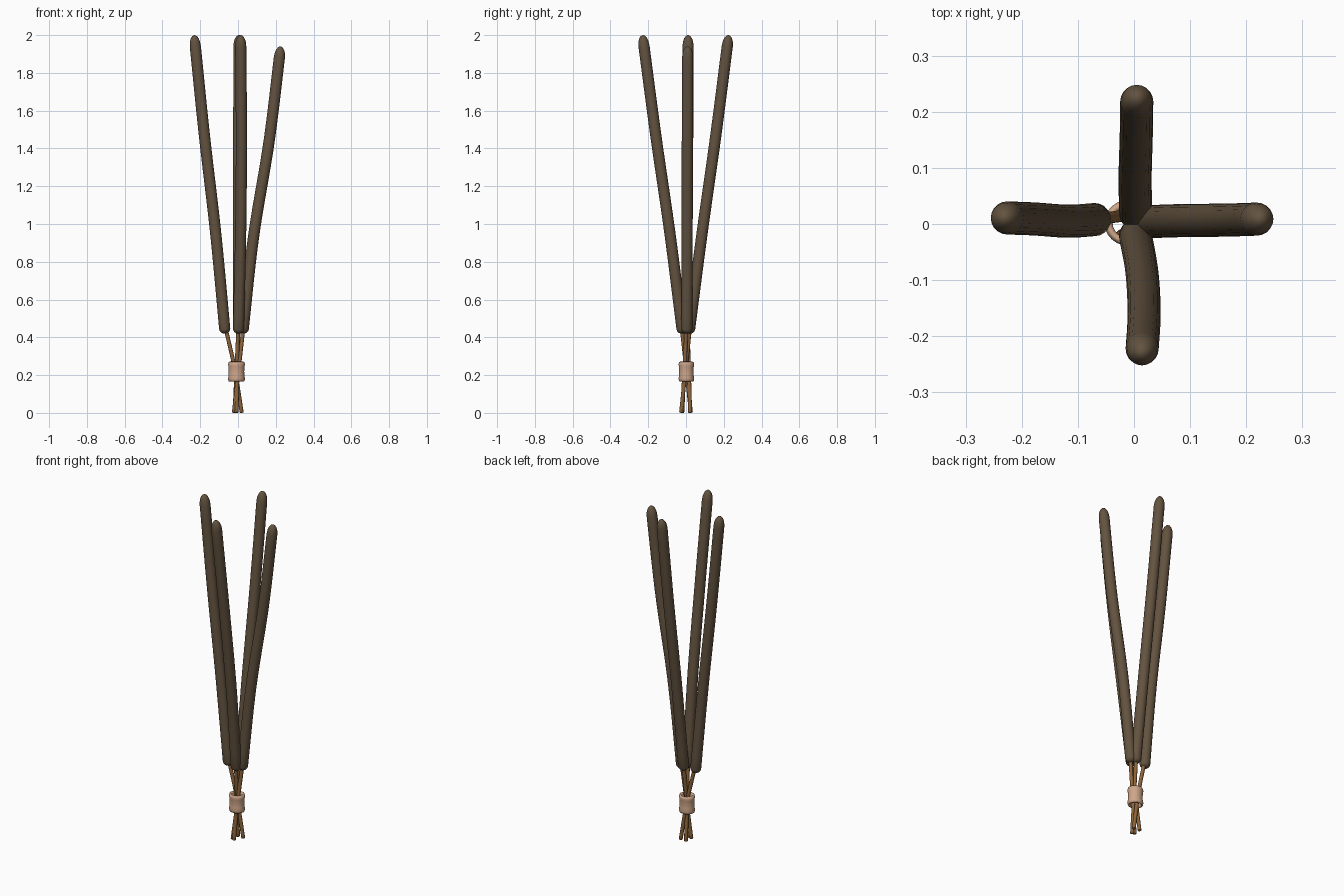
import bpy, bmesh, math
from mathutils import Vector

if "Cube" in bpy.data.objects:
    bpy.data.objects.remove(bpy.data.objects["Cube"])


def material(name, rgb):
    m = bpy.data.materials.new(name)
    m.diffuse_color = (*rgb, 1)
    m.use_nodes = True
    m.node_tree.nodes["Principled BSDF"].inputs["Base Color"].default_value = m.diffuse_color
    return m


COAT = material("dark brown coating", (0.125, 0.086, 0.05))
WIRE = material("orange brown wood", (0.27, 0.13, 0.045))
BAND = material("pale tan band", (0.62, 0.38, 0.25))


def finish(bm, name, mat):
    bmesh.ops.recalc_face_normals(bm, faces=bm.faces)
    me = bpy.data.meshes.new(name)
    bm.to_mesh(me)
    bm.free()
    for p in me.polygons:
        p.use_smooth = True
    me.materials.append(mat)
    ob = bpy.data.objects.new(name, me)
    bpy.context.collection.objects.link(ob)
    return ob


def at(path, t):
    # smooth point on a path of (x, y, z) points, t from 0 to 1
    n = len(path) - 1
    i = min(int(t * n), n - 1)
    f = t * n - i
    p = [Vector(path[max(0, min(n, k))]) for k in range(i - 1, i + 3)]
    if i == 0:
        p[0] = 2 * p[1] - p[2]
    if i == n - 1:
        p[3] = 2 * p[2] - p[1]
    return 0.5 * (2 * p[1] + (p[2] - p[0]) * f
                  + (2 * p[0] - 5 * p[1] + 4 * p[2] - p[3]) * f * f
                  + (3 * p[1] - p[0] - 3 * p[2] + p[3]) * f ** 3)


def rod(name, path, radius, cap_low, cap_high, mat, sides=16):
    # round rod with elliptical ends of the given lengths
    bm = bmesh.new()
    length = (Vector(path[-1]) - Vector(path[0])).length
    a, b = cap_low / length, cap_high / length
    steps = [math.radians(d) for d in (8, 25, 45, 65, 90)]
    stations = [(a * (1 - math.cos(s)), math.sin(s)) for s in steps]
    stations += [(a + (1 - a - b) * k / 20, 1) for k in range(1, 20)]
    stations += [(1 - b * (1 - math.cos(s)), math.sin(s)) for s in reversed(steps)]
    rings = []
    for t, r in stations:
        c = at(path, t)
        d = (at(path, min(1, t + 0.02)) - at(path, max(0, t - 0.02))).normalized()
        u = Vector((0, 1, 0)).cross(d).normalized()
        v = d.cross(u)
        rings.append([bm.verts.new(c + radius * r * (u * math.cos(q) + v * math.sin(q)))
                      for q in (2 * math.pi * k / sides for k in range(sides))])
    for r0, r1 in zip(rings, rings[1:]):
        for k in range(sides):
            j = (k + 1) % sides
            bm.faces.new((r0[k], r0[j], r1[j], r1[k]))
    bm.faces.new(rings[0])
    bm.faces.new(rings[-1])
    return finish(bm, name, mat)


# four coated sticks: coating path from low to high, and foot of the bare end
sticks = {
    "left": ([(-0.068, 0.008, 0.42), (-0.118, 0.005, 0.95),
              (-0.178, 0.009, 1.47), (-0.232, 0.011, 2.0)], (0.02, 0.022, 0.01)),
    "right": ([(0.025, 0.004, 0.42), (0.082, 0.006, 0.93),
               (0.165, 0.007, 1.44), (0.226, 0.009, 1.94)], (-0.022, -0.02, 0.01)),
    "back": ([(0.003, 0.016, 0.42), (0.002, 0.085, 0.95),
              (0.004, 0.158, 1.47), (0.005, 0.226, 2.0)], (-0.008, -0.026, 0.01)),
    "front": ([(0.002, -0.018, 0.42), (0.014, -0.085, 0.95),
               (0.018, -0.16, 1.47), (0.014, -0.23, 2.0)], (-0.018, 0.026, 0.01)),
}
for side, (path, foot) in sticks.items():
    rod(side + "_stick_coating", path, 0.0295, 0.025, 0.06, COAT, 20)
    top = at(path, 0.04)
    foot = Vector(foot) - Vector((0, 0, 0.01))
    # bare wood crosses inside the band
    if side == "left":
        mid = (foot + top) / 2 + Vector((0.008, 0, 0))
    else:
        mid = (foot + top) / 2
    rod(side + "_stick_handle", [tuple(foot), tuple(mid), tuple(top)],
        0.0105, 0.003, 0.003, WIRE, 12)

# tie band: hollow, slightly waisted ring with rolled rims
profile = [(0.030, 0.175), (0.036, 0.165), (0.042, 0.168), (0.045, 0.18),
           (0.0415, 0.20), (0.041, 0.22), (0.0425, 0.245), (0.045, 0.257),
           (0.042, 0.268), (0.036, 0.271), (0.030, 0.262)]
bm = bmesh.new()
N = 24
loops = []
for r, z in profile:
    loops.append([bm.verts.new((-0.008 + r * math.cos(q), 0.002 + 0.92 * r * math.sin(q), z))
                  for q in (2 * math.pi * k / N for k in range(N))])
for r0, r1 in zip(loops, loops[1:] + loops[:1]):
    for k in range(N):
        j = (k + 1) % N
        bm.faces.new((r0[k], r0[j], r1[j], r1[k]))
finish(bm, "tie_band", BAND)
